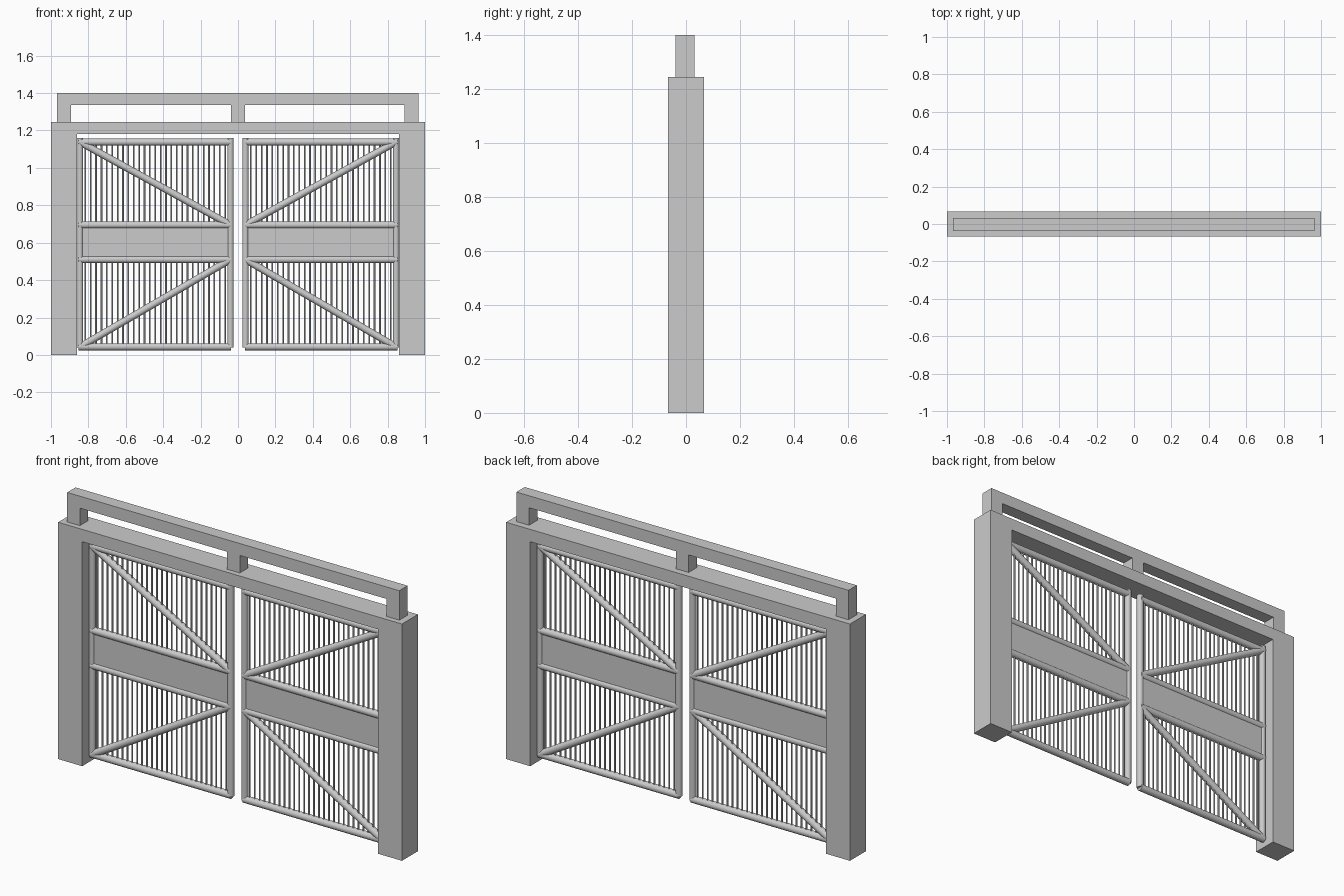
import bpy
from mathutils import Vector

cube = bpy.data.objects.get("Cube")
if cube:
    bpy.data.objects.remove(cube, do_unlink=True)


def material(name, rgb):
    mat = bpy.data.materials.new(name)
    mat.use_nodes = True
    mat.diffuse_color = (*rgb, 1)
    mat.node_tree.nodes["Principled BSDF"].inputs["Base Color"].default_value = (*rgb, 1)
    return mat


grey = material("grey_steel", (0.6, 0.6, 0.6))


def box(name, x, y, z):
    """Box spanning the given (low, high) ranges."""
    spans = (x, y, z)
    bpy.ops.mesh.primitive_cube_add(size=1, location=[(a + b) / 2 for a, b in spans])
    ob = bpy.context.object
    ob.name = name
    ob.scale = [b - a for a, b in spans]
    bpy.ops.object.transform_apply(location=False, rotation=False, scale=True)
    ob.data.materials.append(grey)
    return ob


def pipe(name, start, end, radius, sides=16):
    """Round bar between two (x, z) points in the gate plane."""
    a, b = Vector((start[0], 0, start[1])), Vector((end[0], 0, end[1]))
    bpy.ops.mesh.primitive_cylinder_add(vertices=sides, radius=radius,
                                        depth=(b - a).length, location=(a + b) / 2)
    ob = bpy.context.object
    ob.name = name
    ob.rotation_euler = (b - a).to_track_quat('Z', 'Y').to_euler()
    ob.data.materials.append(grey)
    bpy.ops.object.shade_smooth_by_angle()
    return ob


# Portal: one arch-shaped profile extruded through its depth
D = 0.066
outline = [(-1, 0), (-0.86, 0), (-0.86, 1.18), (0.86, 1.18),
           (0.86, 0), (1, 0), (1, 1.245), (-1, 1.245)]
n = len(outline)
verts = [(x, y, z) for y in (-D, D) for x, z in outline]
faces = [tuple(range(n)), tuple(reversed(range(n, 2 * n)))]
faces += [(i, i + n, (i + 1) % n + n, (i + 1) % n) for i in range(n)]
mesh = bpy.data.meshes.new("portal_frame")
mesh.from_pydata(verts, [], faces)
mesh.materials.append(grey)
bpy.context.collection.objects.link(bpy.data.objects.new("portal_frame", mesh))

# Raised top rail on three short posts
RAIL_Y = (-0.038, 0.031)
box("top_rail", (-0.967, 0.965), RAIL_Y, (1.337, 1.4))
for side, x in (("right", -0.93), ("middle", 0), ("left", 0.928)):
    box(f"top_rail_post_{side}", (x - 0.037, x + 0.037), RAIL_Y, (1.245, 1.337))

# Two gate leaves
R = 0.019
OUTER, INNER = 0.845, 0.04
LEVELS = {"bottom": 0.043, "lower": 0.51, "upper": 0.695, "top": 1.138}
BARS = 27
for side, s in (("right", -1), ("left", 1)):
    pipe(f"outer_stile_{side}", (s * OUTER, 0.04), (s * OUTER, 1.16), 0.017)
    pipe(f"inner_stile_{side}", (s * INNER, 0.04), (s * INNER, 1.16), 0.017)
    for level, z in LEVELS.items():
        pipe(f"{level}_crossbar_{side}", (s * 0.037, z), (s * 0.853, z), R)
    pipe(f"upper_brace_{side}", (s * OUTER, LEVELS["top"]), (s * INNER, LEVELS["upper"]), R)
    pipe(f"lower_brace_{side}", (s * INNER, LEVELS["lower"]), (s * OUTER, LEVELS["bottom"]), R)
    box(f"centre_panel_{side}", sorted((s * 0.05, s * 0.835)), (-0.01, 0.01),
        (LEVELS["lower"], LEVELS["upper"]))
    # Thin vertical bars
    for i in range(BARS):
        x = s * (INNER + (OUTER - INNER) * (i + 1) / (BARS + 1))
        pipe(f"thin_bar_{side}_{i + 1}", (x, LEVELS["bottom"]), (x, LEVELS["top"]), 0.0045, 8)
